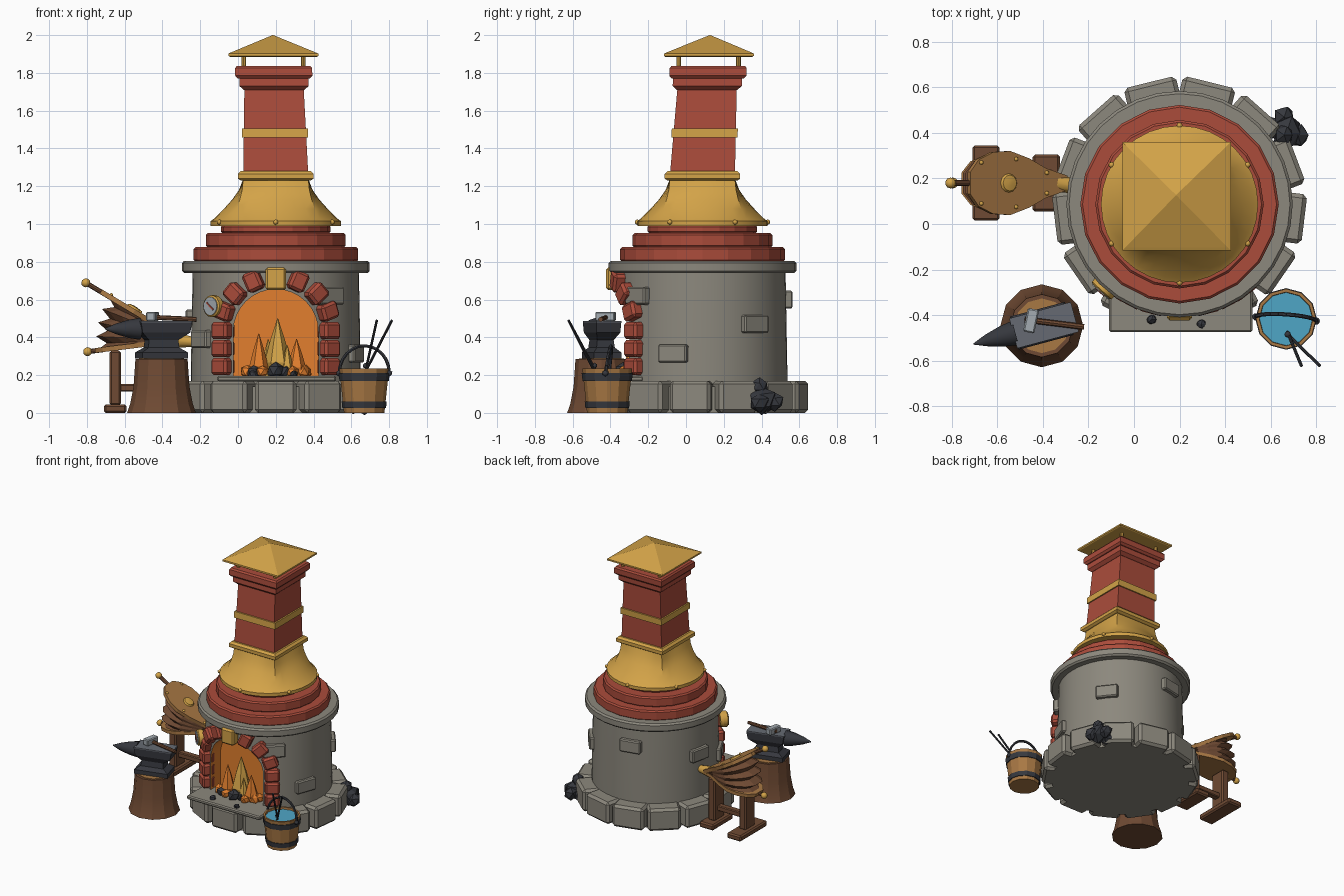
import bpy, bmesh, math, random
from math import cos, sin, pi, radians
from mathutils import Matrix, Vector

if "Cube" in bpy.data.objects:
    bpy.data.objects.remove(bpy.data.objects["Cube"])

random.seed(4)
T, R = Matrix.Translation, Matrix.Rotation
CX, CY = 0.2, 0.087            # furnace axis


def mat(name, hexcol):
    m = bpy.data.materials.new(name)
    c = [int(hexcol[i:i + 2], 16) / 255 for i in (0, 2, 4)]
    m.diffuse_color = [((v + 0.055) / 1.055) ** 2.4 if v > 0.04 else v / 12.92 for v in c] + [1]
    m.use_nodes = True
    m.node_tree.nodes["Principled BSDF"].inputs["Base Color"].default_value = m.diffuse_color
    return m


STONE, BRICK, GOLD = mat("stone", "8C887D"), mat("brick", "AB4C3B"), mat("gold", "D3A348")
WOOD, PALE = mat("dark_wood", "6F4A33"), mat("pale_wood", "A87844")
IRON, WORN, STEEL = mat("iron", "36383E"), mat("worn_iron", "666A72"), mat("steel", "A3ABB1")
FIRE, WATER = mat("fire_orange", "E27F2E"), mat("water", "4FA6C6")


def finish(name, bm, material, m=None, bevel=0, smooth=None):
    if m is not None:
        bm.transform(m)
    bmesh.ops.recalc_face_normals(bm, faces=bm.faces)
    me = bpy.data.meshes.new(name)
    bm.to_mesh(me)
    bm.free()
    me.materials.append(material)
    ob = bpy.data.objects.new(name, me)
    bpy.context.collection.objects.link(ob)
    if smooth:
        smooth_mesh(me, smooth)
    if bevel:
        b = ob.modifiers.new("bevel", 'BEVEL')
        b.width, b.segments = bevel, 1
    return ob


def smooth_mesh(me, angle):
    me.polygons.foreach_set("use_smooth", [True] * len(me.polygons))
    me.set_sharp_from_angle(angle=radians(angle))


def box(name, size, m, material, bevel=0.01):
    bm = bmesh.new()
    bmesh.ops.create_cube(bm, size=1, matrix=Matrix.Diagonal((*size, 1)))
    return finish(name, bm, material, m, bevel)


def loft(name, rings, material, m=None, smooth=None):
    bm = bmesh.new()
    vs = [[bm.verts.new(p) for p in r] for r in rings]
    n = len(vs[0])
    for a, b in zip(vs, vs[1:]):
        for i in range(n):
            bm.faces.new((a[i], a[(i + 1) % n], b[(i + 1) % n], b[i]))
    bm.faces.new(vs[0])
    bm.faces.new(vs[-1])
    return finish(name, bm, material, m, 0, smooth)


def lathe(name, profile, segs, material, m=None, smooth=None):
    """profile of (radius, z)"""
    return loft(name, [[(r * cos(2 * pi * i / segs), r * sin(2 * pi * i / segs), z)
                        for i in range(segs)] for r, z in profile], material, m, smooth)


def slab(name, r, z0, z1, segs, material, m, smooth=None, c=0.01):
    return lathe(name, [(r - c, z0), (r, z0 + c), (r, z1 - c), (r - c, z1)], segs, material, m, smooth)


def square(name, profile, material):
    """square section tower piece, leaning slightly with height"""
    rings = []
    for h, z in profile:
        k = max(0, z - 1.27) / 0.73
        x, y = CX - 0.015 * k, CY + 0.04 * k
        rings.append([(x + sx * h, y + sy * h, z) for sx, sy in ((-1, -1), (1, -1), (1, 1), (-1, 1))])
    return loft(name, rings, material)


def rod(name, a, b, r, material, segs=8, r2=None):
    a, b = Vector(a), Vector(b)
    q = (b - a).to_track_quat('Z', 'Y').to_matrix().to_4x4()
    return lathe(name, [(r, 0), (r2 or r, (b - a).length)], segs, material, T(a) @ q, 40)


def ball(name, p, r, material, jitter=0, sub=2):
    bm = bmesh.new()
    bmesh.ops.create_icosphere(bm, subdivisions=sub, radius=r)
    for v in bm.verts:
        v.co *= 1 + random.uniform(-jitter, jitter)
    return finish(name, bm, material, T(p), 0, None if jitter else 60)


def radial(deg, r, z):
    """frame on the furnace wall, local x pointing outwards"""
    return T((CX, CY, z)) @ R(radians(deg), 4, 'Z') @ T((r, 0, 0))


AXIS = T((CX, CY, 0))

# furnace body with arched fire chamber
body = lathe("furnace_body", [(0.45, 0.0), (0.45, 0.2), (0.44, 0.75)], 48, STONE, AXIS)
arch = [(CX + 0.225, 0.19)] + [(CX + 0.225 * cos(pi * i / 16), 0.43 + 0.225 * sin(pi * i / 16))
                               for i in range(17)] + [(CX - 0.225, 0.19)]
cutter = loft("chamber_cutter", [[(x, y, z) for x, z in arch] for y in (-0.6, -0.18)], FIRE)
body.data.materials.append(FIRE)
cutter.data.materials.clear()
for mm in (STONE, FIRE):
    cutter.data.materials.append(mm)
for p in cutter.data.polygons:
    p.material_index = 1
cutter.hide_render = True
bo = body.modifiers.new("chamber", 'BOOLEAN')
bo.operation, bo.solver, bo.object = 'DIFFERENCE', 'EXACT', cutter
dg = bpy.context.evaluated_depsgraph_get()
body.data = bpy.data.meshes.new_from_object(body.evaluated_get(dg))
body.modifiers.clear()
bpy.data.objects.remove(cutter)
smooth_mesh(body.data, 30)

# foundation, rim and raised wall stones
lathe("foundation", [(0.49, 0), (0.49, 0.14)], 26, STONE, AXIS)
for i in range(13):
    w = random.uniform(0.215, 0.24)
    box("foundation_block", (0.14, w, 0.17), radial(-90 + i * 360 / 13, 0.482, 0.085), STONE, 0.018)
box("hearth_slab", (0.63, 0.25, 0.03), T((0.205, -0.35, 0.18)), STONE, 0.008)
slab("stone_rim", 0.497, 0.74, 0.805, 32, STONE, AXIS, 30, 0.012)
for deg, z in ((38, 0.47), (-20, 0.315), (-50, 0.62), (102, 0.6), (168, 0.5), (209, 0.39)):
    box("wall_stone", (0.06, 0.16, 0.095), radial(deg, 0.442, z), STONE, 0.008)

# brick tiers
for r, z0, z1 in ((0.436, 0.8, 0.877), (0.37, 0.875, 0.952), (0.29, 0.95, 0.995)):
    slab("brick_tier", r, z0, z1, 20, BRICK, AXIS)

# hood blending from round to square
hood = []
for z, h, k in ((0.99, 0.345, 0), (1.015, 0.345, 0), (1.03, 0.325, 0), (1.08, 0.275, 0.15),
                (1.13, 0.23, 0.4), (1.18, 0.195, 0.7), (1.24, 0.172, 1)):
    ring = []
    for i in range(32):
        t = 2 * pi * i / 32
        d = h * ((1 - k) + k / max(abs(cos(t)), abs(sin(t))))
        ring.append((CX + d * cos(t), CY + d * sin(t), z))
    hood.append(ring)
loft("hood", hood, GOLD, None, 35)
for i in range(6):
    ball("hood_rivet", radial(-90 + 60 * i, 0.345, 1.01).translation, 0.015, GOLD, 0, 1)

# chimney
square("hood_collar", [(0.185, 1.23), (0.2, 1.24), (0.2, 1.265), (0.185, 1.28)], GOLD)
square("chimney_shaft", [(0.172, 1.26), (0.156, 1.75)], BRICK)
square("chimney_band", [(0.175, 1.457), (0.175, 1.505)], GOLD)
square("chimney_crown_lower", [(0.16, 1.71), (0.183, 1.73), (0.183, 1.79)], BRICK)
square("chimney_crown_upper", [(0.19, 1.77), (0.204, 1.785), (0.204, 1.825), (0.195, 1.837)], BRICK)
square("chimney_cap", [(0.23, 1.885), (0.238, 1.89), (0.238, 1.902), (0.225, 1.908), (0.002, 2.0)], GOLD)
for sx in (-1, 1):
    for sy in (-1, 1):
        x, y = CX - 0.012 + sx * 0.158, CY + 0.033 + sy * 0.158
        rod("cap_post", (x, y, 1.82), (x, y, 1.89), 0.012, GOLD)

# brick arch around the chamber
spots = [(s * 0.285, z, 0) for s in (-1, 1) for z in (0.245, 0.34, 0.435)]
spots += [(0.29 * cos(radians(a)), 0.45 + 0.27 * sin(radians(a)), a - (180 if a > 90 else 0))
          for a in (19, 42, 66, 90, 114, 138, 161)]
for dx, z, tilt in spots:
    m = radial(-90 + math.degrees(math.asin(dx / 0.46)), 0.452, z)
    box("arch_brick", (0.09, 0.105, 0.09), m @ R(radians(tilt), 4, 'X'), BRICK, 0.014)
box("keystone", (0.07, 0.11, 0.12), radial(-90, 0.475, 0.71), GOLD, 0.012)

# pressure gauge
g = radial(-132, 0.46, 0.565) @ R(pi / 2, 4, 'Y')
lathe("gauge_case", [(0.045, 0), (0.058, 0.02), (0.058, 0.05), (0.05, 0.056)], 16, GOLD, g, 30)
lathe("gauge_face", [(0.048, 0.05), (0.048, 0.06)], 16, STEEL, g)
box("gauge_needle", (0.06, 0.008, 0.004), g @ T((0, 0, 0.062)) @ R(0.9, 4, 'Z'), BRICK, 0)

# fire and coals
for x, y, w, h, c in ((0.21, -0.26, 0.07, 0.31, GOLD), (0.11, -0.28, 0.05, 0.23, FIRE),
                      (0.31, -0.28, 0.05, 0.2, FIRE), (0.16, -0.23, 0.04, 0.2, GOLD), (0.26, -0.3, 0.035, 0.17, GOLD)):
    lathe("flame", [(w * 0.7, 0), (w, h * 0.25), (w * 0.6, h * 0.6), (0.002, h)], 6, c, T((x, y, 0.19)))
for x, y, r, c in ((0.05, -0.29, 0.04, FIRE), (0.34, -0.29, 0.04, FIRE), (0.13, -0.33, 0.036, FIRE),
                   (0.29, -0.33, 0.036, FIRE), (0.085, -0.32, 0.036, IRON), (0.2, -0.33, 0.045, IRON),
                   (0.25, -0.3, 0.04, IRON), (0.36, -0.26, 0.036, FIRE), (0.077, -0.42, 0.022, IRON),
                   (0.295, -0.44, 0.022, IRON)):
    ball("coal", (x, y, 0.19 + r * 0.75), r, c, 0.15, 1)
for x, y, z, r in ((0.67, 0.4, 0.07, 0.075), (0.61, 0.42, 0.05, 0.055), (0.66, 0.47, 0.06, 0.05),
                   (0.72, 0.39, 0.05, 0.05), (0.66, 0.39, 0.14, 0.045), (0.63, 0.34, 0.045, 0.04)):
    ball("coal_heap", (x, y, z), r, IRON, 0.15, 1)

# bellows, hinged at the nozzle
HINGE = Vector((-0.3, 0.18, 0.385))
half = [(0.0, 0.03), (0.1, 0.06), (0.18, 0.1), (0.27, 0.13), (0.35, 0.126), (0.42, 0.095), (0.46, 0.045)]
drop = half + [(s, -w) for s, w in reversed(half)]
TOP, LOW = 31, -7


def bp(deg, s, w, h=0.0):
    a = radians(deg)
    return HINGE + Vector((-s * cos(a) + h * sin(a), w, s * sin(a) + h * cos(a)))


def sheet(deg, k, h=0.0):
    return [bp(deg, s * k, w * k, h) for s, w in drop]


folds = [sheet(LOW + (TOP - LOW) * i / 8, 0.98 if i % 2 == 0 else 0.86) for i in range(9)]
loft("bellows_leather", folds, WOOD)
for name, deg, k, tip in (("top", TOP, 1.08, 0.59), ("bottom", LOW, 1.0, 0.5)):
    loft("bellows_%s_board" % name, [sheet(deg, k, -0.012), sheet(deg, k, 0.014)], PALE)
    rod("bellows_handle", bp(deg, 0.42, 0), bp(deg, tip, 0), 0.013, WOOD)
    ball("bellows_knob", bp(deg, tip, 0), 0.024, GOLD)
tilt = T(bp(TOP, 0.3, 0, 0.012)) @ R(radians(TOP), 4, 'Y')
lathe("bellows_boss", [(0.043, 0), (0.035, 0.012), (0.01, 0.016)], 12, GOLD, tilt, 30)
for s, w in ((0.1, 0.045), (0.25, 0.105), (0.42, 0.09)):
    for sy in (-1, 1):
        ball("bellows_rivet", bp(TOP, s * 1.05, w * sy, 0.014), 0.011, GOLD, 0, 1)
rod("bellows_nozzle", (-0.34, 0.18, 0.385), (-0.23, 0.16, 0.375), 0.042, GOLD, 12, 0.025)

# bellows trestles
for x, ln, top in ((-0.65, 0.33, 0.33), (-0.385, 0.25, 0.37)):
    box("trestle_foot", (0.12, ln, 0.045), T((x, 0.18, 0.0225)), WOOD)
    box("trestle_post", (0.06, 0.12, top - 0.04), T((x, 0.18, (top + 0.04) / 2)), WOOD)
box("trestle_rail", (0.27, 0.05, 0.04), T((-0.52, 0.18, 0.132)), WOOD, 0.006)

# anvil on stump
A = T((-0.405, -0.447, 0))
lathe("stump", [(0.182, 0), (0.165, 0.05), (0.148, 0.14), (0.138, 0.285)], 12, WOOD, A, 25)
lathe("stump_top", [(0.12, 0.28), (0.12, 0.289)], 12, PALE, A)
A = A @ R(radians(15), 4, 'Z')
loft("anvil_body", [[(x + sx * hx, sy * hy, z) for sx, sy in ((-1, -1), (1, -1), (1, 1), (-1, 1))]
     for x, hx, hy, z in ((0, 0.125, 0.075, 0.287), (0, 0.125, 0.075, 0.32), (0, 0.085, 0.05, 0.345),
                          (0, 0.08, 0.045, 0.385), (0.01, 0.13, 0.065, 0.425), (0.01, 0.14, 0.068, 0.48))], IRON, A)
box("anvil_face", (0.28, 0.136, 0.008), A @ T((0.01, 0, 0.483)), WORN, 0)
horn = A @ T((-0.12, 0, 0.445)) @ R(-pi / 2, 4, 'Y')
lathe("anvil_horn", [(0.058, 0), (0.048, 0.06), (0.028, 0.13), (0.003, 0.19)], 10, IRON, horn, 40)

# hammer
box("hammer_head", (0.05, 0.105, 0.048), T((-0.452, -0.425, 0.511)) @ R(radians(-12), 4, 'Z'), STEEL, 0.006)
rod("hammer_handle", (-0.48, -0.42, 0.507), (-0.22, -0.452, 0.495), 0.013, WOOD)

# water bucket
B = T((0.668, -0.417, 0))
lathe("bucket", [(0.107, 0), (0.132, 0.235), (0.118, 0.235), (0.116, 0.215)], 12, PALE, B)
lathe("bucket_water", [(0.117, 0.214), (0.117, 0.22)], 12, WATER, B)
for z0, z1 in ((0.025, 0.06), (0.17, 0.21)):
    rr = [0.113 + 0.106 * z for z in (z0, z1)]
    lathe("bucket_hoop", [(rr[0], z0), (rr[1], z1)], 12, IRON, B)
pts = [B @ R(radians(-4), 4, 'Z') @ Vector((0.133 * cos(pi * i / 12), 0.02 * sin(pi * i / 12),
       0.21 + 0.145 * sin(pi * i / 12))) for i in range(13)]
for a, b in zip(pts, pts[1:]):
    rod("bucket_handle", a, b, 0.009, IRON, 6)
for p in (pts[0], pts[-1]):
    ball("bucket_lug", p, 0.018, IRON, 0, 1)

# tongs
rod("tong_arm", (0.668, -0.46, 0.19), (0.735, -0.622, 0.49), 0.007, IRON)
rod("tong_arm", (0.66, -0.47, 0.19), (0.815, -0.622, 0.49), 0.007, IRON)
ball("tong_pivot", (0.675, -0.485, 0.25), 0.016, IRON, 0, 1)
